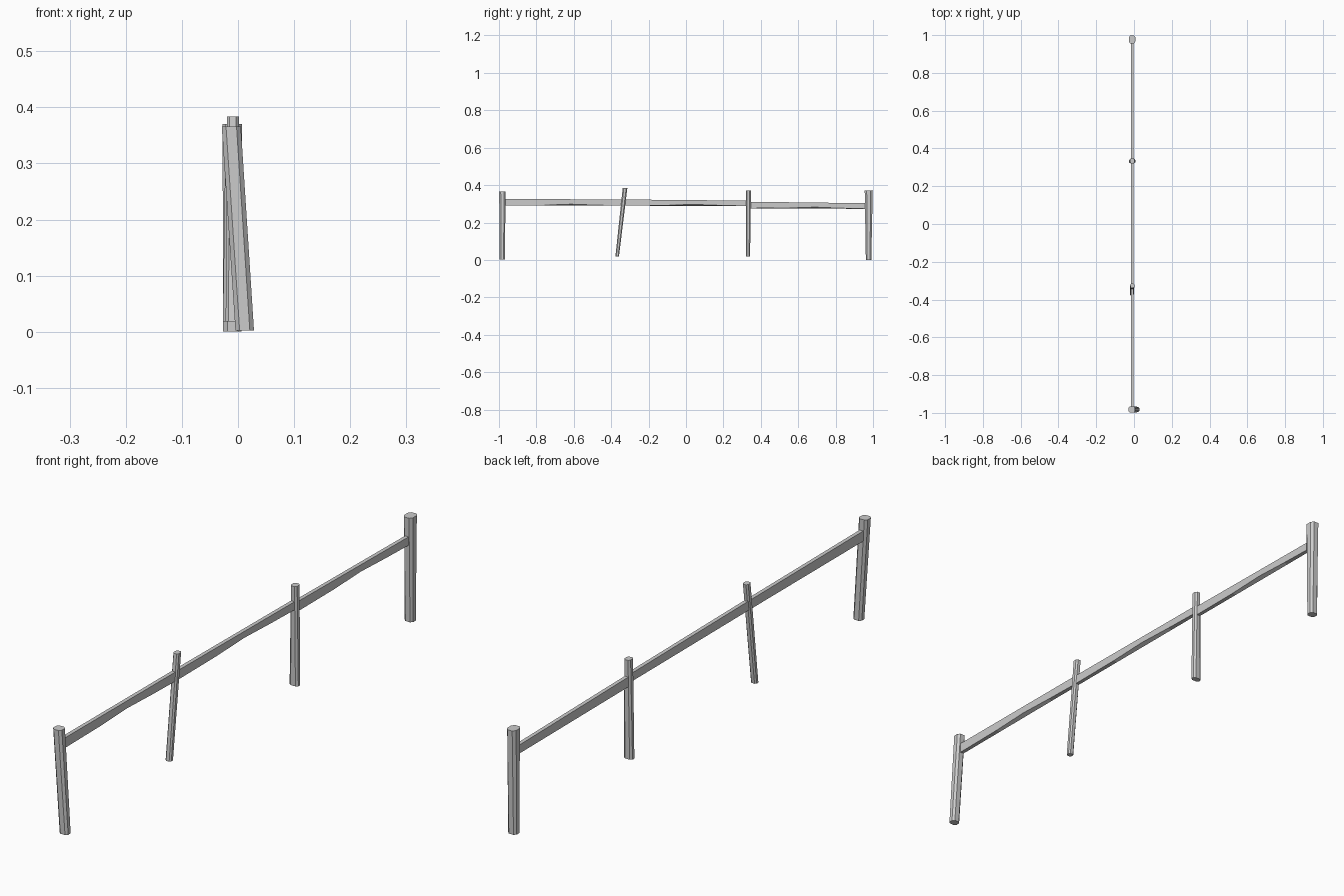
import bpy
import bmesh

if "Cube" in bpy.data.objects:
    bpy.data.objects.remove(bpy.data.objects["Cube"])

RAIL_X = -0.01


def make_object(name, rings):
    """Loft equal-sized rings of points and cap both ends."""
    bm = bmesh.new()
    loops = [[bm.verts.new(p) for p in ring] for ring in rings]
    n = len(loops[0])
    for a, b in zip(loops, loops[1:]):
        for i in range(n):
            j = (i + 1) % n
            bm.faces.new((a[i], a[j], b[j], b[i]))
    bm.faces.new(loops[0][::-1])
    bm.faces.new(loops[-1])
    bmesh.ops.recalc_face_normals(bm, faces=bm.faces)
    mesh = bpy.data.meshes.new(name)
    bm.to_mesh(mesh)
    bm.free()
    obj = bpy.data.objects.new(name, mesh)
    bpy.context.collection.objects.link(obj)
    return obj


def octagon(center, wx, wy):
    """Chamfered-rectangle section of a rough-hewn post."""
    x, y, z = center
    a, b = wx / 2, wy / 2
    c, d = a * 0.55, b * 0.5
    pts = [(a, -d), (a, d), (c, b), (-c, b), (-a, d), (-a, -d), (-c, -b), (c, -b)]
    return [(x + u, y + v, z) for u, v in pts]


# Posts: name, bottom centre, bottom widths, top centre, top widths
posts = [
    ("front_end_post", (0.012, -0.982, 0.002), (0.033, 0.028), (-0.012, -0.982, 0.366), (0.034, 0.034)),
    ("front_middle_post", (-0.011, -0.368, 0.018), (0.022, 0.019), (-0.009, -0.326, 0.384), (0.021, 0.025)),
    ("back_middle_post", (-0.010, 0.332, 0.018), (0.034, 0.021), (-0.010, 0.334, 0.370), (0.024, 0.027)),
    ("back_end_post", (-0.010, 0.976, 0.000), (0.033, 0.029), (-0.010, 0.977, 0.370), (0.035, 0.043)),
]
for name, low, low_w, high, high_w in posts:
    make_object(name, [octagon(low, *low_w), octagon(high, *high_w)])

# Rails: thin planks whose lower right edge is worn away near the middle
rails = [
    ("front_rail", -0.975, -0.335, (0.290, 0.290), (0.326, 0.323)),
    ("middle_rail", -0.335, 0.334, (0.290, 0.288), (0.323, 0.317)),
    ("back_rail", 0.334, 0.970, (0.276, 0.273), (0.311, 0.303)),
]
for name, y0, y1, bottom, top in rails:
    rings = []
    for t, wear in ((0, 0), (0.33, 0.002), (0.56, 0.008), (0.78, 0.003), (1, 0)):
        y = y0 + (y1 - y0) * t
        zb = bottom[0] + (bottom[1] - bottom[0]) * t
        zt = top[0] + (top[1] - top[0]) * t
        xl, xr = RAIL_X - 0.007, RAIL_X + 0.007
        rings.append([(xl, y, zb), (xr, y, zb + wear), (xr, y, zt), (xl, y, zt)])
    make_object(name, rings)
